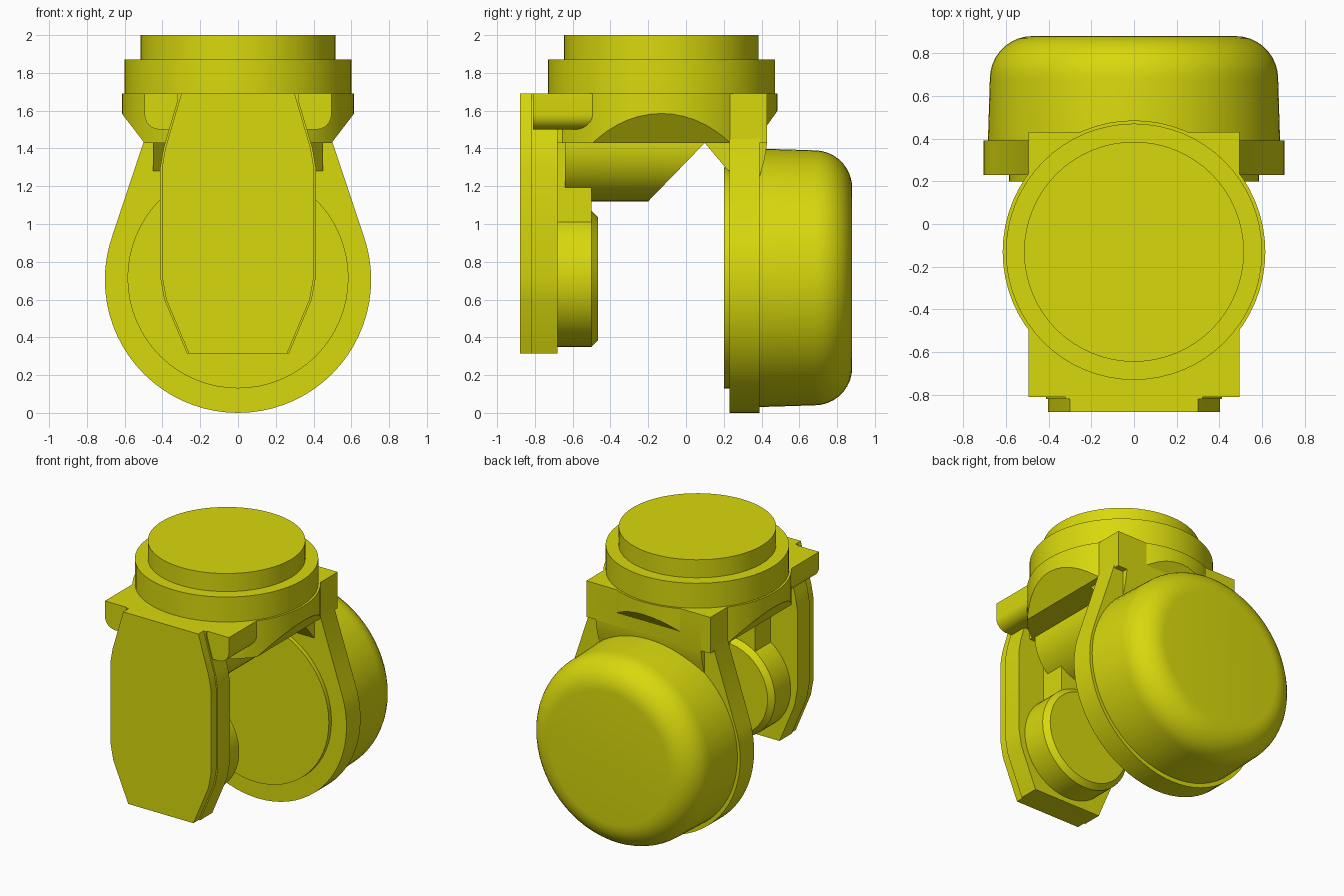
import bpy, bmesh
from math import pi, cos, sin, radians
from mathutils import Matrix, Vector

cube = bpy.data.objects.get("Cube")
if cube:
    bpy.data.objects.remove(cube, do_unlink=True)

paint = bpy.data.materials.new("yellow_paint")
paint.use_nodes = True
colour = (0.69, 0.69, 0.004, 1)
paint.diffuse_color = colour
paint.node_tree.nodes["Principled BSDF"].inputs["Base Color"].default_value = colour


def finish(name, bm, angle=30):
    """Turn a bmesh into a painted object, smooth below the given angle."""
    bmesh.ops.remove_doubles(bm, verts=bm.verts[:], dist=1e-5)
    bmesh.ops.recalc_face_normals(bm, faces=bm.faces[:])
    mesh = bpy.data.meshes.new(name)
    bm.to_mesh(mesh)
    bm.free()
    obj = bpy.data.objects.new(name, mesh)
    bpy.context.collection.objects.link(obj)
    mesh.materials.append(paint)
    bpy.ops.object.select_all(action="DESELECT")
    obj.select_set(True)
    bpy.context.view_layer.objects.active = obj
    bpy.ops.object.shade_smooth_by_angle(angle=radians(angle))
    return obj


def cut(bm, point, normal):
    """Slice away everything on the normal side of a plane and cap it."""
    geom = bm.verts[:] + bm.edges[:] + bm.faces[:]
    res = bmesh.ops.bisect_plane(bm, geom=geom, plane_co=point,
                                 plane_no=normal, clear_outer=True)
    edges = [e for e in res["geom_cut"] if isinstance(e, bmesh.types.BMEdge)]
    bmesh.ops.edgeloop_fill(bm, edges=edges)


def prism(axis, outline, a, b):
    """Extrude an outline: (x, z) along y, or (y, z) along x."""
    bm = bmesh.new()
    place = (lambda p, d: (p[0], d, p[1])) if axis == "y" else (lambda p, d: (d, *p))
    face = bm.faces.new([bm.verts.new(place(p, a)) for p in outline])
    new = bmesh.ops.extrude_face_region(bm, geom=[face])["geom"]
    shift = (0, b - a, 0) if axis == "y" else (b - a, 0, 0)
    bmesh.ops.translate(bm, vec=shift, verts=[v for v in new if isinstance(v, bmesh.types.BMVert)])
    return bm


def box(x0, x1, y0, y1, z0, z1):
    return prism("y", [(x0, z0), (x1, z0), (x1, z1), (x0, z1)], y0, y1)


def lathe(profile, centre, axis="z", steps=64):
    """Spin (radius, height) points about z, or about y."""
    bm = bmesh.new()
    verts = [bm.verts.new((r, 0, h)) for r, h in profile]
    edges = [bm.edges.new(pair) for pair in zip(verts, verts[1:])]
    bmesh.ops.spin(bm, geom=verts + edges, cent=(0, 0, 0), axis=(0, 0, 1),
                   angle=2 * pi, steps=steps, use_duplicate=False)
    bmesh.ops.remove_doubles(bm, verts=bm.verts[:], dist=1e-5)
    if axis == "y":
        bm.transform(Matrix.Rotation(-pi / 2, 4, "X"))
    bmesh.ops.translate(bm, vec=centre, verts=bm.verts[:])
    bmesh.ops.recalc_face_normals(bm, faces=bm.faces[:])
    return bm


def mirrored(right_side):
    """Complete a symmetric outline listed from top to bottom."""
    return right_side + [(-x, z) for x, z in reversed(right_side)]


# Stepped turntable on top
finish("turntable", lathe([(0, 1.6), (0.6, 1.6), (0.6, 1.87), (0.515, 1.87),
                           (0.515, 2), (0, 2)], (0, -0.13, 0)))

# Round base with slanted flats under its sides and back
base = lathe([(0, 1.43), (0.615, 1.43), (0.615, 1.69), (0, 1.69)], (0, -0.13, 0))
for side in (-1, 1):
    cut(base, Vector((side * 0.615, 0, 1.585)), Vector((side * 0.15, 0, -0.115)))
cut(base, Vector((0, 0.485, 1.6)), Vector((0, 0.07, -0.05)))
finish("round_base", base)

# Back neck joining base and motor plate, with a sloped gusset in front
finish("back_neck", prism("x", [(0.23, 1.69), (0.43, 1.69), (0.43, 1.43), (0.415, 1.34),
                                (0.39, 1.25), (0.23, 1.25)], -0.42, 0.42))
finish("neck_top", box(-0.495, 0.495, 0.23, 0.43, 1.43, 1.69))
finish("gusset", prism("x", [(0.09, 1.44), (0.25, 1.44), (0.25, 1.28), (0.225, 1.28)], -0.45, 0.45))

# Teardrop motor plate: neck edge tangent to a round lower rim
R, ZC = 0.705, 0.705
arc = [(R * cos(radians(t)), ZC + R * sin(radians(t))) for t in range(20, -90, -5)]
teardrop = mirrored([(0.495, 1.6), (0.495, 1.45)] + arc)
teardrop.insert(len(teardrop) // 2, (0, 0))
finish("motor_plate", prism("y", teardrop, 0.23, 0.39))
finish("motor_front_disc", lathe([(0, 0.2), (0.585, 0.2), (0.585, 0.25), (0, 0.25)],
                                 (0, 0, 0.715), "y"))

# Motor housing with a rounded rear edge
fillet = [(0.475 + 0.2 * cos(radians(t)), 0.68 + 0.2 * sin(radians(t))) for t in range(0, 91, 10)]
finish("motor_housing", lathe([(0, 0.36), (0.685, 0.36)] + fillet + [(0, 0.88)],
                              (0, 0, 0.715), "y"), 40)

# Front plate: thin face layer over a slightly wider backing
half = [(0.30, 1.69), (0.385, 1.40), (0.402, 1.30), (0.402, 0.72), (0.38, 0.6), (0.26, 0.315)]
finish("front_plate_face", prism("y", mirrored(half), -0.88, -0.81))
wide = [(x + 0.01, z) for x, z in half]
finish("front_plate_backing", prism("y", mirrored(wide), -0.82, -0.68))

# Front hub and the block above it
finish("front_hub", lathe([(0, -0.69), (0.36, -0.69), (0.36, -0.5), (0.325, -0.465), (0, -0.465)],
                          (0, 0, 0.71), "y"))
finish("hub_block", box(-0.2, 0.2, -0.69, -0.5, 1.0, 1.45))

# Half-round beam under the base, its rear end cut at a slope
beam = lathe([(0, -0.64), (0.31, -0.64), (0.31, 0.3), (0, 0.3)], (0, 0, 1.43), "y")
cut(beam, Vector((0, 0, 1.5)), Vector((0, 0, 1)))
cut(beam, Vector((0, 0.1, 1.43)), Vector((0, 0.31, -0.3)))
finish("under_beam", beam)

# Front bridge and the two side arms with rounded lower corners
finish("front_bridge", box(-0.32, 0.32, -0.82, -0.45, 1.43, 1.69))
corner = [(0.415 + 0.08 * cos(radians(t)), 1.58 - 0.08 * sin(radians(t))) for t in range(0, 91, 15)]
for side, label in ((1, "left"), (-1, "right")):
    outline = [(side * x, z) for x, z in [(0.3, 1.69), (0.495, 1.69)] + corner + [(0.3, 1.5)]]
    finish(label + "_arm", prism("y", outline, -0.81, -0.45))
